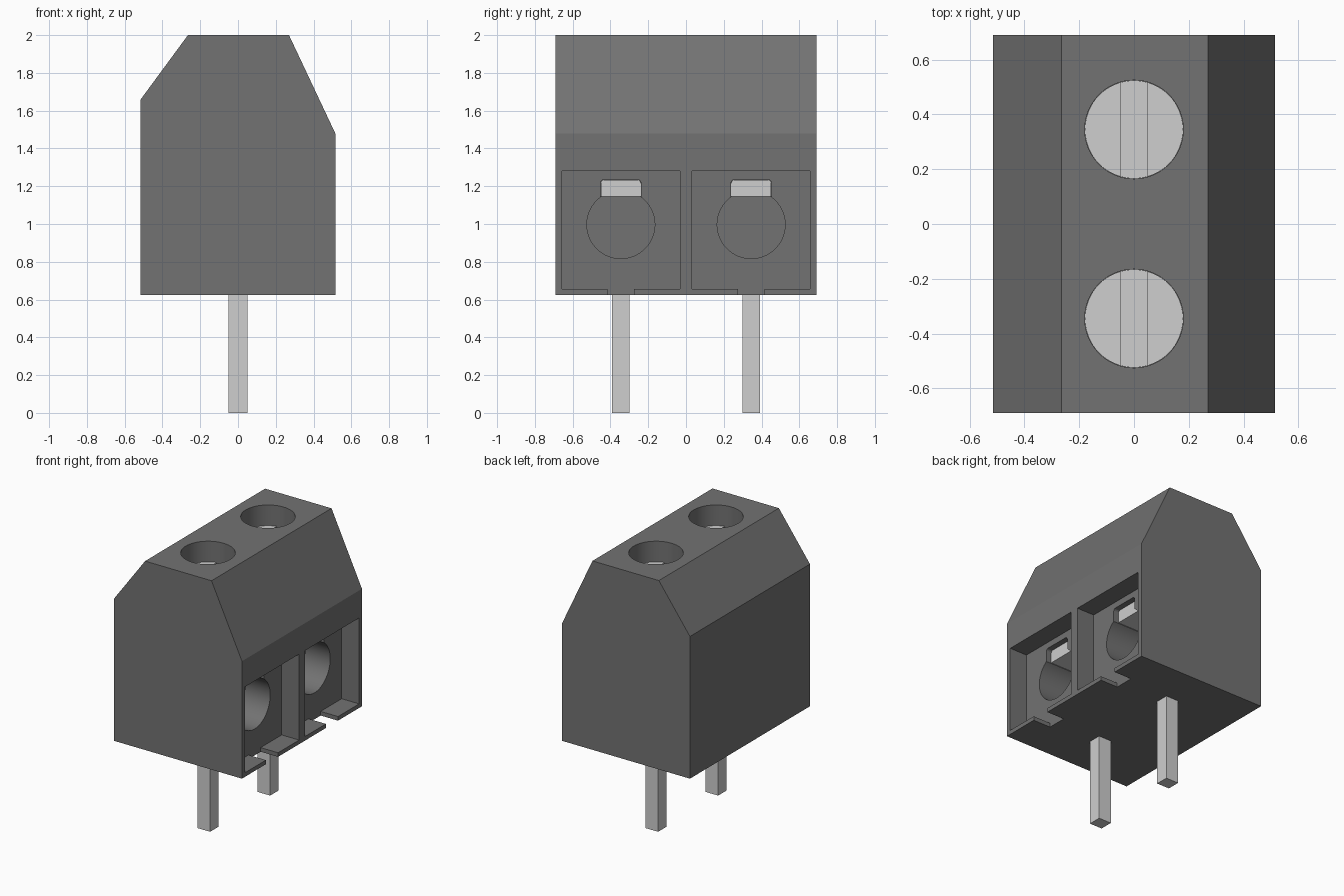
import bpy, bmesh, math
from mathutils import Matrix, Vector

cube = bpy.data.objects.get("Cube")
if cube:
    bpy.data.objects.remove(cube, do_unlink=True)


def material(name, value):
    mat = bpy.data.materials.new(name)
    mat.use_nodes = True
    colour = (value, value, value, 1)
    mat.diffuse_color = colour
    mat.node_tree.nodes["Principled BSDF"].inputs["Base Color"].default_value = colour
    return mat


PLASTIC = material("dark grey plastic", 0.17)
METAL = material("light grey metal", 0.62)


def finish(name, bm, mat):
    bmesh.ops.recalc_face_normals(bm, faces=bm.faces)
    mesh = bpy.data.meshes.new(name)
    bm.to_mesh(mesh)
    bm.free()
    mesh.materials.append(mat)
    obj = bpy.data.objects.new(name, mesh)
    bpy.context.collection.objects.link(obj)
    return obj


def box(name, x, y, z, mat, round_top=0):
    """Box from (min, max) ranges; round_top softens the upper edges running along x."""
    bm = bmesh.new()
    bmesh.ops.create_cube(bm, size=1)
    for v in bm.verts:
        v.co = Vector([r[0] if c < 0 else r[1] for c, r in zip(v.co, (x, y, z))])
    if round_top:
        edges = [e for e in bm.edges if all(v.co.z > z[1] - 1e-5 for v in e.verts)
                 and abs(e.verts[0].co.y - e.verts[1].co.y) < 1e-5]
        bmesh.ops.bevel(bm, geom=edges, offset=round_top, segments=3,
                        profile=0.5, affect='EDGES')
    return finish(name, bm, mat)


def cylinder(name, centre, radius, depth, mat, along_x=False):
    bm = bmesh.new()
    turn = Matrix.Rotation(math.pi / 2, 4, 'Y') if along_x else Matrix()
    bmesh.ops.create_cone(bm, cap_ends=True, segments=64, radius1=radius, radius2=radius,
                          depth=depth, matrix=Matrix.Translation(centre) @ turn)
    return finish(name, bm, mat)


def activate(obj):
    bpy.ops.object.select_all(action='DESELECT')
    obj.select_set(True)
    bpy.context.view_layer.objects.active = obj


def cut(obj, cutter):
    cutter.hide_render = True
    mod = obj.modifiers.new("cut", 'BOOLEAN')
    mod.operation = 'DIFFERENCE'
    mod.solver = 'EXACT'
    mod.object = cutter
    activate(obj)
    bpy.ops.object.modifier_apply(modifier=mod.name)
    bpy.data.objects.remove(cutter, do_unlink=True)


def smooth(obj):
    activate(obj)
    bpy.ops.object.shade_smooth_by_angle(angle=math.radians(25))


# Housing: side profile extruded along y
profile = [(-0.515, 0.625), (0.515, 0.625), (0.515, 1.48),
           (0.27, 2.0), (-0.265, 2.0), (-0.515, 1.66)]
bm = bmesh.new()
face = bm.faces.new([bm.verts.new((x, -0.69, z)) for x, z in profile])
ext = bmesh.ops.extrude_face_region(bm, geom=[face])
bmesh.ops.translate(bm, vec=(0, 1.38, 0),
                    verts=[g for g in ext["geom"] if isinstance(g, bmesh.types.BMVert)])
housing = finish("housing", bm, PLASTIC)

BACK = 0.375          # x of the recessed wall behind each wire entry
for side, yc in (("front", -0.345), ("rear", 0.345)):
    # Wire entry: square pocket, notch in the sill, round hole and clamp slot
    cut(housing, box("pocket", (BACK, 0.6), (yc - 0.312, yc + 0.312), (0.655, 1.28), PLASTIC))
    cut(housing, box("notch", (BACK, 0.6), (yc - 0.07, yc + 0.07), (0.55, 0.7), PLASTIC))
    cut(housing, cylinder("wire_hole", (0.06, yc, 0.997), 0.18, 0.72, PLASTIC, True))
    cut(housing, box("clamp_slot", (-0.29, 0.42), (yc - 0.107, yc + 0.107),
                     (1.08, 1.235), PLASTIC, 0.018))
    # Screw shaft in the top
    cut(housing, cylinder("screw_hole", (0, yc, 1.95), 0.18, 0.5, PLASTIC))

    # Slotted screw head
    screw = cylinder(side + "_screw", (0, yc, 1.775), 0.179, 0.15, METAL)
    cut(screw, box("screw_slot", (-0.05, 0.05), (yc - 0.3, yc + 0.3), (1.8, 1.9), METAL))
    smooth(screw)

    # Clamp plate above the wire and solder pin below
    box(side + "_clamp_plate", (-0.28, 0.335), (yc - 0.106, yc + 0.106),
        (1.145, 1.234), METAL, 0.018)
    box(side + "_pin", (-0.05, 0.05), (yc - 0.047, yc + 0.047), (0, 0.64), METAL)

smooth(housing)
